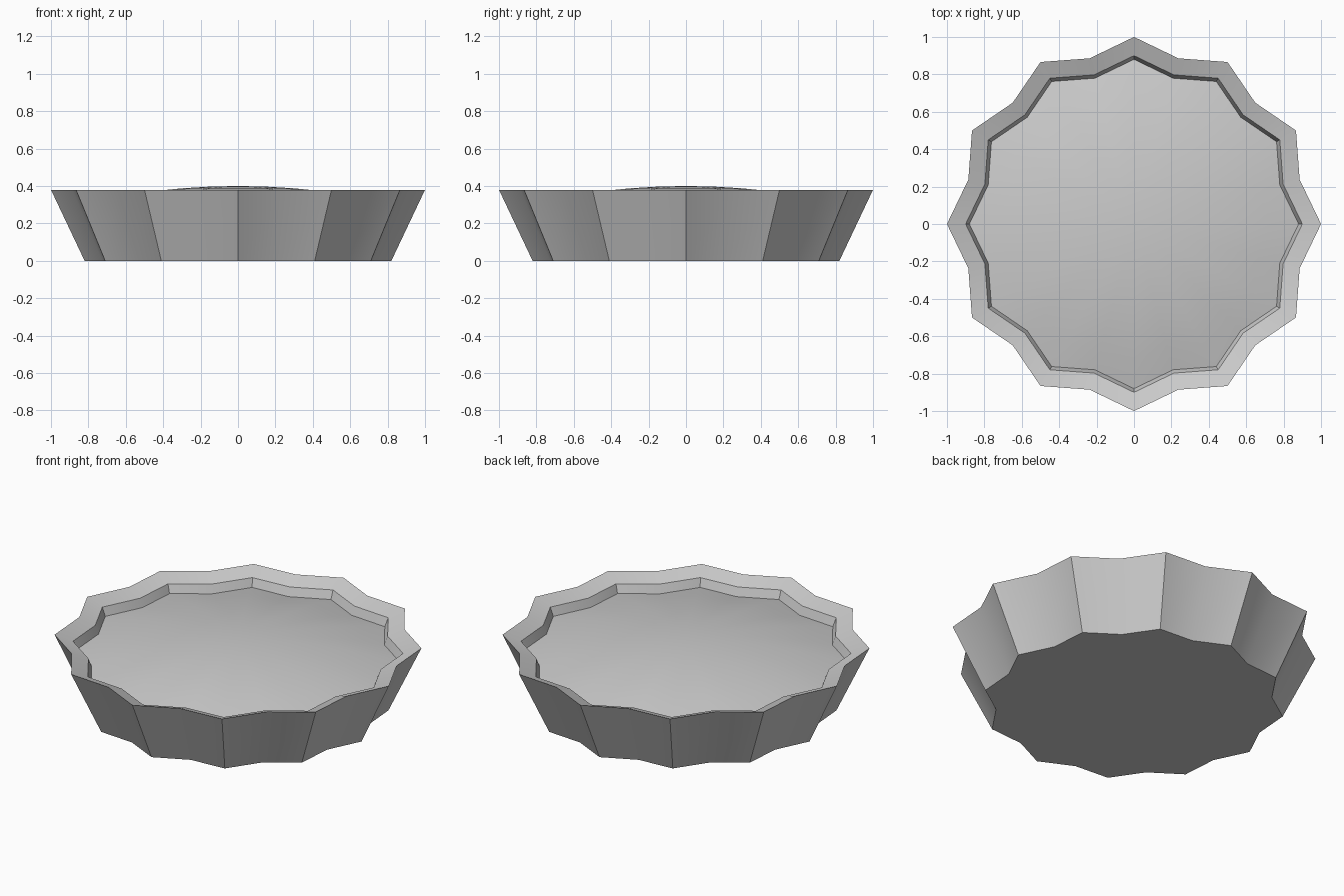
import bpy
import bmesh
from math import sin, cos, pi, radians

cube = bpy.data.objects.get("Cube")
if cube:
    bpy.data.objects.remove(cube, do_unlink=True)

POINTS = 12       # flutes around the edge
VALLEY = 0.917    # valley radius relative to the tips
FILL_RADIUS, FILL_EDGE, FILL_TOP = 0.88, 0.295, 0.4

grey = bpy.data.materials.new("plain_grey")
grey.use_nodes = True
grey.diffuse_color = (0.6, 0.6, 0.6, 1)
grey.node_tree.nodes["Principled BSDF"].inputs["Base Color"].default_value = grey.diffuse_color


def star_ring(bm, radius, z):
    """Fluted outline with alternating tips and valleys."""
    ring = []
    for i in range(POINTS * 2):
        a = pi * i / POINTS
        r = radius * (VALLEY if i % 2 else 1)
        ring.append(bm.verts.new((r * cos(a), r * sin(a), z)))
    return ring


def bridge(bm, lower, upper):
    n = len(lower)
    for i in range(n):
        j = (i + 1) % n
        bm.faces.new((lower[i], lower[j], upper[j], upper[i]))


def finish(bm, name):
    mesh = bpy.data.meshes.new(name)
    bm.normal_update()
    bm.to_mesh(mesh)
    bm.free()
    mesh.materials.append(grey)
    obj = bpy.data.objects.new(name, mesh)
    bpy.context.collection.objects.link(obj)
    bpy.ops.object.select_all(action="DESELECT")
    obj.select_set(True)
    bpy.context.view_layer.objects.active = obj
    bpy.ops.object.shade_smooth_by_angle(angle=radians(30))


# Crust: base, flared fluted wall, inward sloping rim and short inner wall
bm = bmesh.new()
profile = [(0.82, 0), (1, 0.38), (0.9, 0.345), (FILL_RADIUS, FILL_EDGE)]
rings = [star_ring(bm, r, z) for r, z in profile]
for lower, upper in zip(rings, rings[1:]):
    bridge(bm, lower, upper)
bm.faces.new(list(reversed(rings[0])))
finish(bm, "fluted_crust")

# Filling: shallow dome meeting the inner wall
bm = bmesh.new()
steps = 6
rings = []
for k in range(steps):
    t = 1 - k / steps
    rings.append(star_ring(bm, FILL_RADIUS * t, FILL_TOP - (FILL_TOP - FILL_EDGE) * t * t))
for lower, upper in zip(rings, rings[1:]):
    bridge(bm, lower, upper)
centre = bm.verts.new((0, 0, FILL_TOP))
inner = rings[-1]
for i in range(len(inner)):
    bm.faces.new((inner[i], inner[(i + 1) % len(inner)], centre))
finish(bm, "domed_filling")
